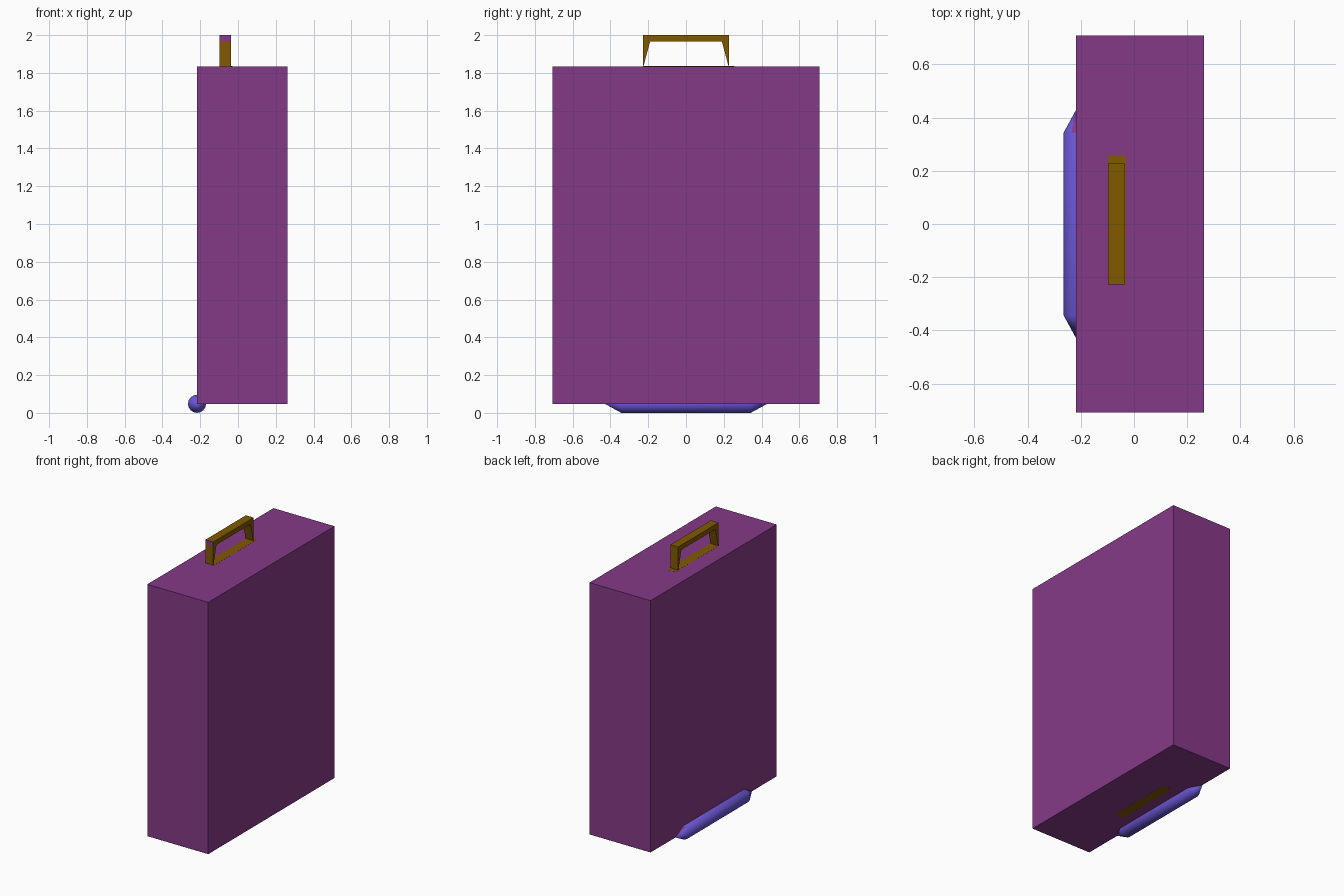
import bpy, bmesh, math
from mathutils import Matrix

if "Cube" in bpy.data.objects:
    bpy.data.objects.remove(bpy.data.objects["Cube"])


def material(name, rgb):
    m = bpy.data.materials.new(name)
    m.diffuse_color = (*rgb, 1)
    m.use_nodes = True
    m.node_tree.nodes["Principled BSDF"].inputs["Base Color"].default_value = m.diffuse_color
    return m


PURPLE = material("purple_shell", (0.235, 0.042, 0.245))
GOLD = material("dark_gold", (0.22, 0.10, 0.0))
BLUE = material("violet_blue", (0.145, 0.095, 0.66))


def finish(name, bm, *mats):
    bmesh.ops.recalc_face_normals(bm, faces=bm.faces)
    mesh = bpy.data.meshes.new(name)
    bm.to_mesh(mesh)
    bm.free()
    for m in mats:
        mesh.materials.append(m)
    ob = bpy.data.objects.new(name, mesh)
    bpy.context.collection.objects.link(ob)
    return ob


def box(name, lo, hi, mat):
    bm = bmesh.new()
    size = [b - a for a, b in zip(lo, hi)]
    mid = [(a + b) / 2 for a, b in zip(lo, hi)]
    bmesh.ops.create_cube(bm, size=1, matrix=Matrix.Translation(mid) @ Matrix.Diagonal((*size, 1)))
    return finish(name, bm, mat)


# Suitcase body
box("case_body", (-0.217, -0.708, 0.047), (0.262, 0.708, 1.835), PURPLE)

# Handle shaft running through the body, flush at top and bottom
box("handle_shaft", (-0.097, -0.228, 0.0465), (-0.03, 0.258, 1.8355), GOLD)

# Handle grip with a purple end at the front
bm = bmesh.new()
bmesh.ops.create_cube(bm, size=1, matrix=Matrix.Translation((-0.0665, 0, 1.983))
                      @ Matrix.Diagonal((0.061, 0.454, 0.034, 1)))
bm.normal_update()
for f in bm.faces:
    f.material_index = 1 if f.normal.y < -0.9 else 0
finish("handle_grip", bm, GOLD, PURPLE)

# Handle legs: wedges tapering down to the body
for side, label in ((-1, "front"), (1, "back")):
    bm = bmesh.new()
    profile = [(0.227, 1.966), (0.19, 1.966), (0.225, 1.836), (0.227, 1.836)]
    face = bm.faces.new([bm.verts.new((-0.097, side * y, z)) for y, z in profile])
    ext = bmesh.ops.extrude_face_region(bm, geom=[face])
    bmesh.ops.translate(bm, vec=(0.061, 0, 0),
                        verts=[v for v in ext["geom"] if isinstance(v, bmesh.types.BMVert)])
    finish(f"{label}_handle_leg", bm, GOLD)

# Roller along the lower edge, with pointed ends and one purple facet at the back tip
SIDES, R, CX, CZ = 16, 0.048, -0.217, 0.048
bm = bmesh.new()
rings = [[bm.verts.new((CX + R * math.cos(a), y, CZ + R * math.sin(a)))
          for a in (2 * math.pi * i / SIDES for i in range(SIDES))] for y in (-0.342, 0.342)]
tips = [bm.verts.new((CX, y, CZ)) for y in (-0.43, 0.43)]
for i in range(SIDES):
    j = (i + 1) % SIDES
    bm.faces.new((rings[0][i], rings[0][j], rings[1][j], rings[1][i]))
    for k in range(2):
        f = bm.faces.new((rings[k][i], rings[k][j], tips[k]))
        f.material_index = int(k == 1 and i == SIDES // 4)
roller = finish("roller", bm, BLUE, PURPLE)
bpy.context.view_layer.objects.active = roller
roller.select_set(True)
bpy.ops.object.shade_smooth_by_angle(angle=math.radians(30))
